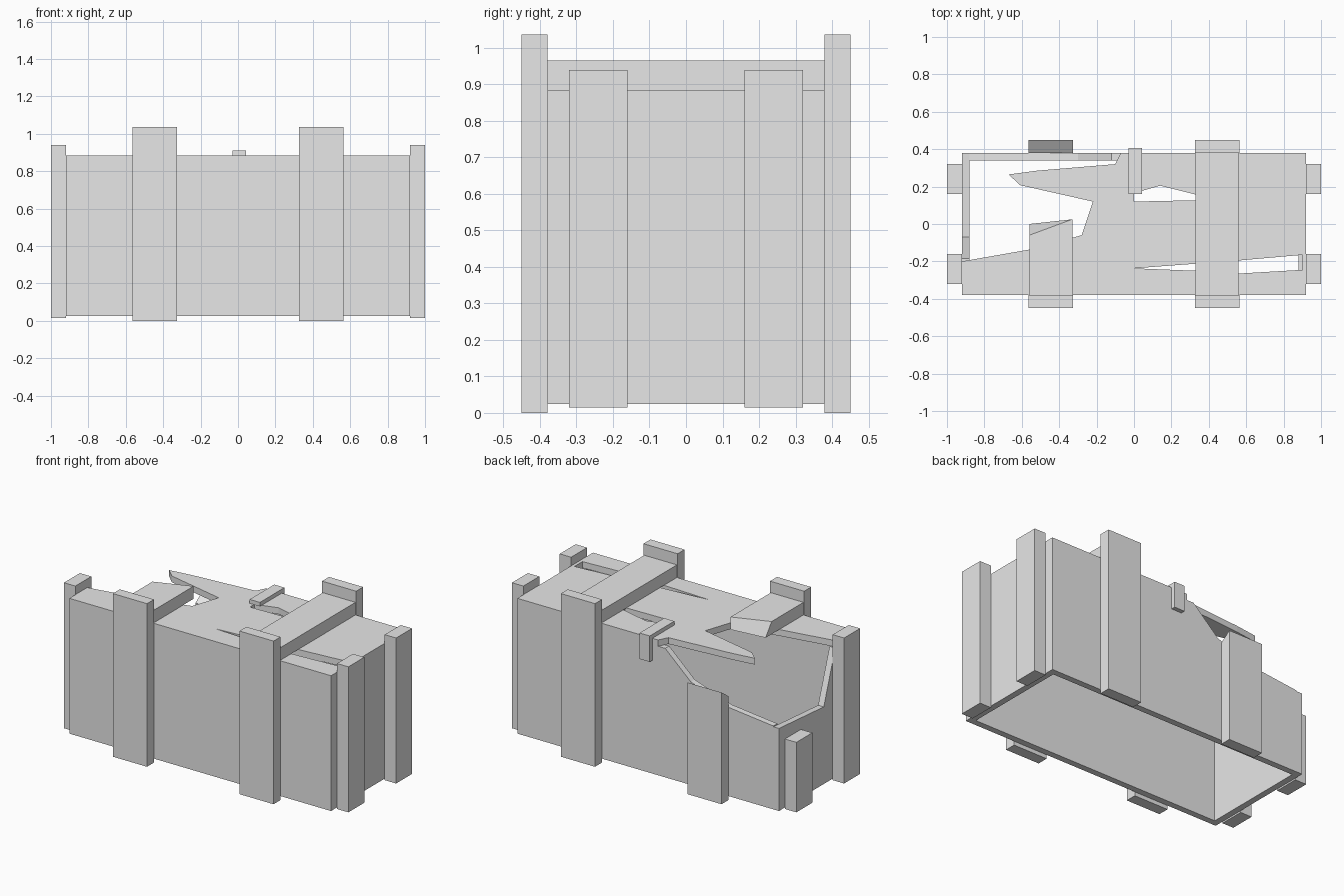
import bpy, bmesh
from mathutils import Vector

cube = bpy.data.objects.get("Cube")
if cube:
    bpy.data.objects.remove(cube, do_unlink=True)

grey = bpy.data.materials.new("plain_grey")
grey.use_nodes = True
grey.diffuse_color = (0.8, 0.8, 0.8, 1)
grey.node_tree.nodes["Principled BSDF"].inputs["Base Color"].default_value = (0.8, 0.8, 0.8, 1)

# Order of (first, second, depth) axes for each drawing plane
AXES = {"xy": (0, 1, 2), "xz": (0, 2, 1), "yz": (1, 2, 0)}


def panel(name, plane, start, end, *loops):
    """Fill an outline (further loops are holes) and give it depth."""
    a, b, d = AXES[plane]
    bm = bmesh.new()
    for loop in loops:
        verts = []
        for p in loop:
            co = Vector((0, 0, 0))
            co[a], co[b], co[d] = p[0], p[1], start
            verts.append(bm.verts.new(co))
        for i, v in enumerate(verts):
            bm.edges.new((verts[i - 1], v))
    bmesh.ops.triangle_fill(bm, edges=bm.edges[:], use_beauty=True)
    geom = bmesh.ops.extrude_face_region(bm, geom=bm.faces[:], use_keep_orig=True)["geom"]
    for v in geom:
        if isinstance(v, bmesh.types.BMVert):
            v.co[d] = end
    bmesh.ops.recalc_face_normals(bm, faces=bm.faces[:])
    bmesh.ops.dissolve_limit(bm, angle_limit=0.01, verts=bm.verts[:], edges=bm.edges[:])
    mesh = bpy.data.meshes.new(name)
    bm.to_mesh(mesh)
    bm.free()
    mesh.materials.append(grey)
    obj = bpy.data.objects.new(name, mesh)
    bpy.context.collection.objects.link(obj)
    return obj


def rect(x0, x1, y0, y1):
    return [(x0, y0), (x1, y0), (x1, y1), (x0, y1)]


W, D, T = 0.92, 0.38, 0.04          # half width, half depth, board thickness
LOW, TOP = 0.025, 0.885
LID = TOP - T

# Walls, open at the bottom
panel("front_wall", "xz", -D, -D + T, rect(-W + T, W - T, LOW, LID))
panel("left_wall", "yz", W - T, W, rect(-D, D, LOW, LID))
panel("broken_back_wall", "xz", D - T, D,
      [(-W + T, LOW), (W - T, LOW), (W - T, LID), (-0.12, LID),
       (-0.3, 0.68), (-0.56, 0.59), (-W + T, 0.555)])
panel("broken_right_wall", "yz", -W, -W + T,
      [(-D, LOW), (D, LOW), (D, 0.55), (-0.07, 0.515), (-0.185, LID), (-D, LID)])

# Splintered lid with a torn corner and two splits
panel("broken_lid", "xy", LID, TOP,
      [(-W, -D), (W, -D), (W, D), (-0.07, D), (-0.1, 0.32), (-0.52, 0.285),
       (-0.67, 0.265), (-0.61, 0.208), (-0.22, 0.12), (-0.28, -0.06),
       (-0.55, -0.135), (-W, -0.2)],
      [(0, 0.12), (0.34, 0.127), (0.34, 0.155), (0.14, 0.205), (0, 0.165)],
      [(0, -0.237), (0.33, -0.25), (0.56, -0.265), (0.9, -0.245),
       (0.9, -0.165), (0.56, -0.195)])

# Uprights on the front and back, the back right one snapped
for side, x0, x1 in (("right", -0.565, -0.325), ("left", 0.325, 0.565)):
    panel(f"front_{side}_post", "yz", x0, x1, rect(-0.45, -D, 0, 1.037))
    if side == "left":
        panel("back_left_post", "yz", x0, x1, rect(D, 0.45, 0, 1.037))
    else:
        panel("broken_back_post", "yz", x0, x1, [(D, 0), (0.45, 0), (0.45, 0.71), (D, 0.66)])

# Uprights on the two ends, one snapped
for side, x0, x1 in (("right", -1, -W), ("left", W, 1)):
    for where, y0, y1 in (("front", -0.32, -0.16), ("back", 0.16, 0.32)):
        height = 0.46 if (side, where) == ("right", "back") else 0.94
        panel(f"{side}_end_{where}_post", "xy", 0.015, height, rect(x0, x1, y0, y1))

# Battens across the lid, the right one broken off at a slant
panel("left_batten", "xy", TOP, 0.965, rect(0.33, 0.56, -D, D))
batten = panel("broken_right_batten", "xy", TOP, 0.965,
               [(-0.56, -D), (-0.33, -D), (-0.33, 0.025), (-0.56, 0)])
for v in batten.data.vertices:
    if v.co.z > 0.9 and v.co.x < -0.5 and v.co.y > -0.1:
        v.co.y = -0.06

# Hooked latch over the back edge
panel("latch", "yz", -0.03, 0.042,
      [(0.16, TOP), (D, TOP), (D, 0.745), (0.407, 0.745), (0.407, 0.91), (0.16, 0.91)])
